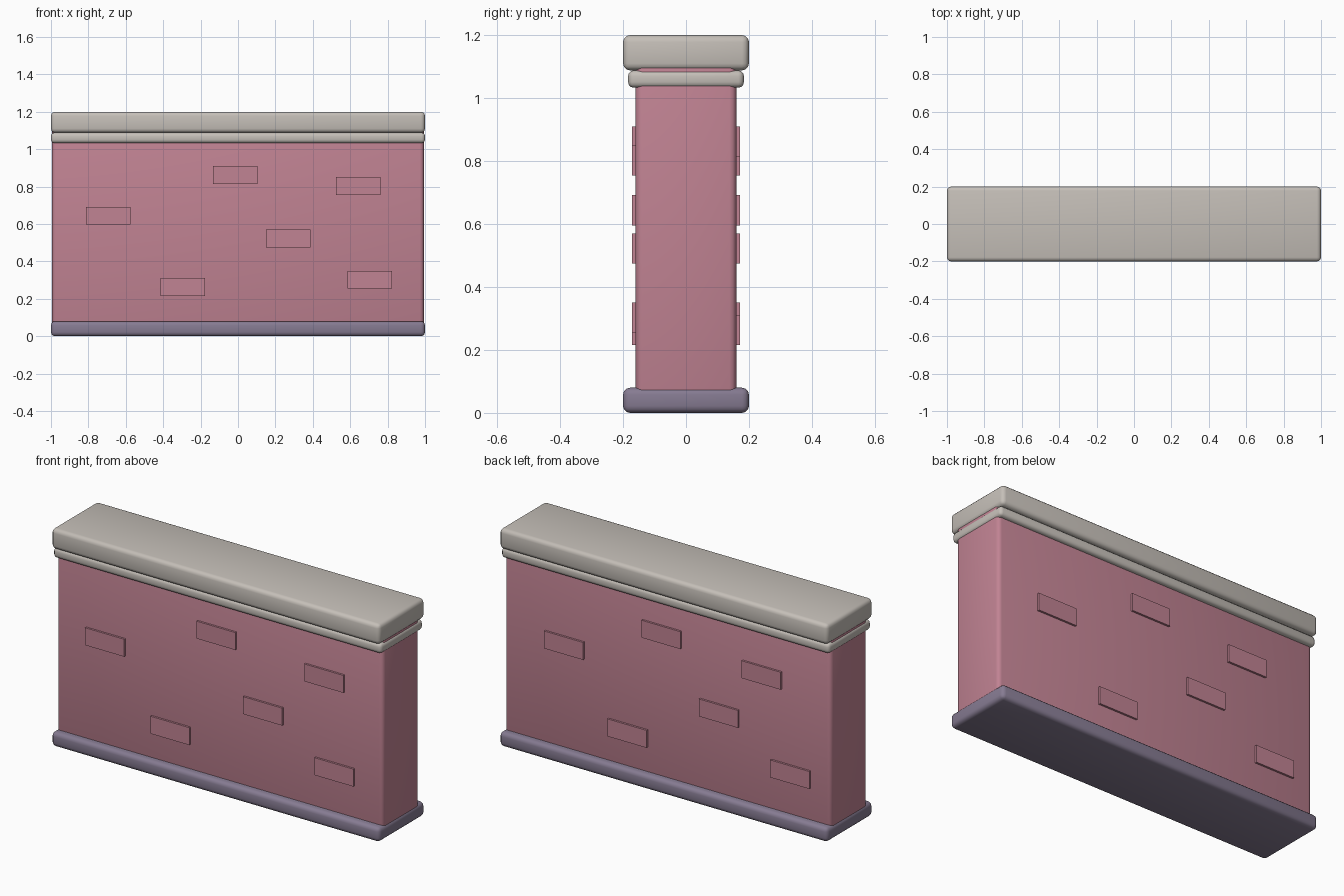
import bpy, math

if "Cube" in bpy.data.objects:
    bpy.data.objects.remove(bpy.data.objects["Cube"])


def material(name, rgb):
    lin = [((c / 255 + 0.055) / 1.055) ** 2.4 for c in rgb]
    m = bpy.data.materials.new(name)
    m.diffuse_color = (*lin, 1)
    m.use_nodes = True
    m.node_tree.nodes["Principled BSDF"].inputs["Base Color"].default_value = m.diffuse_color
    return m


pink = material("pink brick", (193, 131, 147))
grey = material("warm grey stone", (197, 191, 184))
purple = material("purple grey stone", (134, 123, 146))


def box(name, lo, hi, mat, bevel=0.0):
    """Axis-aligned box between two corners with optional rounded edges."""
    bpy.ops.mesh.primitive_cube_add(size=1, location=[(a + b) / 2 for a, b in zip(lo, hi)])
    o = bpy.context.object
    o.name = name
    o.scale = [b - a for a, b in zip(lo, hi)]
    bpy.ops.object.transform_apply(location=False, rotation=False, scale=True)
    o.data.materials.append(mat)
    if bevel:
        b = o.modifiers.new("rounded edges", 'BEVEL')
        b.width = bevel
        b.segments = 3
        bpy.ops.object.modifier_apply(modifier=b.name)
        bpy.ops.object.shade_smooth_by_angle(angle=math.radians(40))
    return o


# Stacked slabs: base, wall body, trim and cap
box("base", (-1, -0.2, 0), (1, 0.2, 0.08), purple, 0.022)
box("wall", (-0.994, -0.16, 0.04), (0.994, 0.16, 1.13), pink, 0.022)
box("trim", (-1, -0.184, 1.033), (1, 0.184, 1.088), grey, 0.018)
box("cap", (-1, -0.2, 1.088), (1, 0.2, 1.2), grey, 0.022)

# Raised bricks: (front x, back x, z)
bricks = [(-0.693, 0.627, 0.644), (-0.015, 0.033, 0.862), (0.643, -0.578, 0.802),
          (0.269, -0.317, 0.522), (-0.295, 0.24, 0.263), (0.704, -0.752, 0.302)]
W, H = 0.119, 0.048
for i, (xf, xb, z) in enumerate(bricks, 1):
    box(f"front_brick_{i}", (xf - W, -0.171, z - H), (xf + W, -0.15, z + H), pink)
    box(f"back_brick_{i}", (xb - W, 0.15, z - H), (xb + W, 0.171, z + H), pink)
